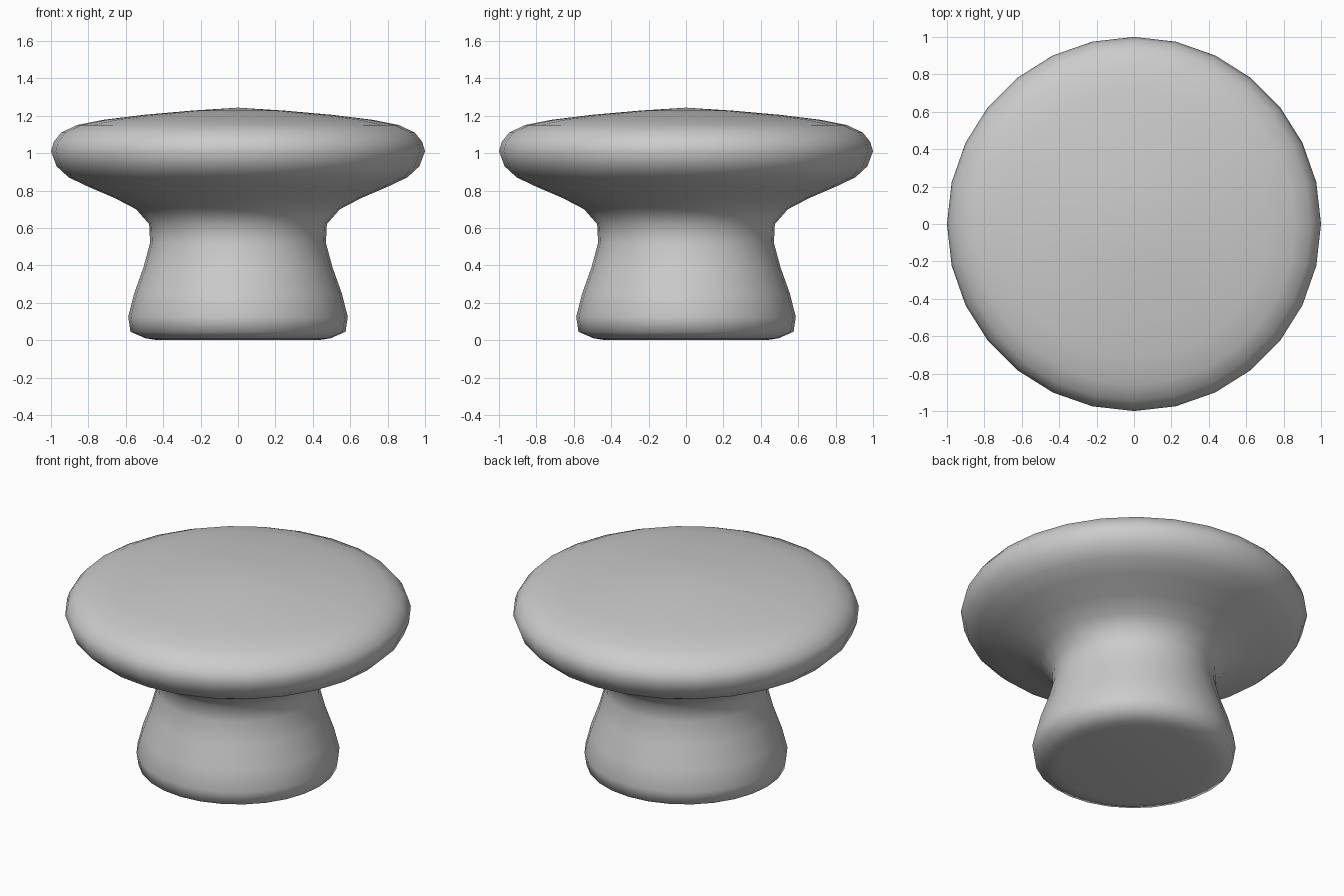
import bpy
import bmesh
import math

cube = bpy.data.objects.get("Cube")
if cube:
    bpy.data.objects.remove(cube, do_unlink=True)

# Plain grey finish
grey = bpy.data.materials.new("light_grey")
grey.use_nodes = True
colour = (0.6, 0.6, 0.6, 1)
grey.diffuse_color = colour
grey.node_tree.nodes["Principled BSDF"].inputs["Base Color"].default_value = colour

# Half profile (radius, height): flared foot, narrow waist, wide domed cap
profile = [
    (0, 0), (0.43, 0), (0.495, 0.01), (0.575, 0.045), (0.587, 0.125),
    (0.555, 0.25), (0.505, 0.39), (0.47, 0.52), (0.475, 0.62),
    (0.545, 0.7), (0.66, 0.76), (0.8, 0.82), (0.905, 0.87),
    (0.97, 0.93), (1, 1.01), (0.985, 1.06), (0.945, 1.11),
    (0.86, 1.15), (0.72, 1.178), (0.5, 1.205), (0.25, 1.227), (0, 1.243),
]

# Turn the profile about the vertical axis
bm = bmesh.new()
verts = [bm.verts.new((r, 0, z)) for r, z in profile]
edges = [bm.edges.new(pair) for pair in zip(verts, verts[1:])]
bmesh.ops.spin(bm, geom=verts + edges, cent=(0, 0, 0), axis=(0, 0, 1),
               angle=math.tau, steps=28, use_merge=True)
bmesh.ops.remove_doubles(bm, verts=bm.verts[:], dist=0.0005)
bmesh.ops.recalc_face_normals(bm, faces=bm.faces[:])
for face in bm.faces:
    face.smooth = True

mesh = bpy.data.meshes.new("knob")
bm.to_mesh(mesh)
bm.free()
mesh.materials.append(grey)
knob = bpy.data.objects.new("knob", mesh)
bpy.context.collection.objects.link(knob)
